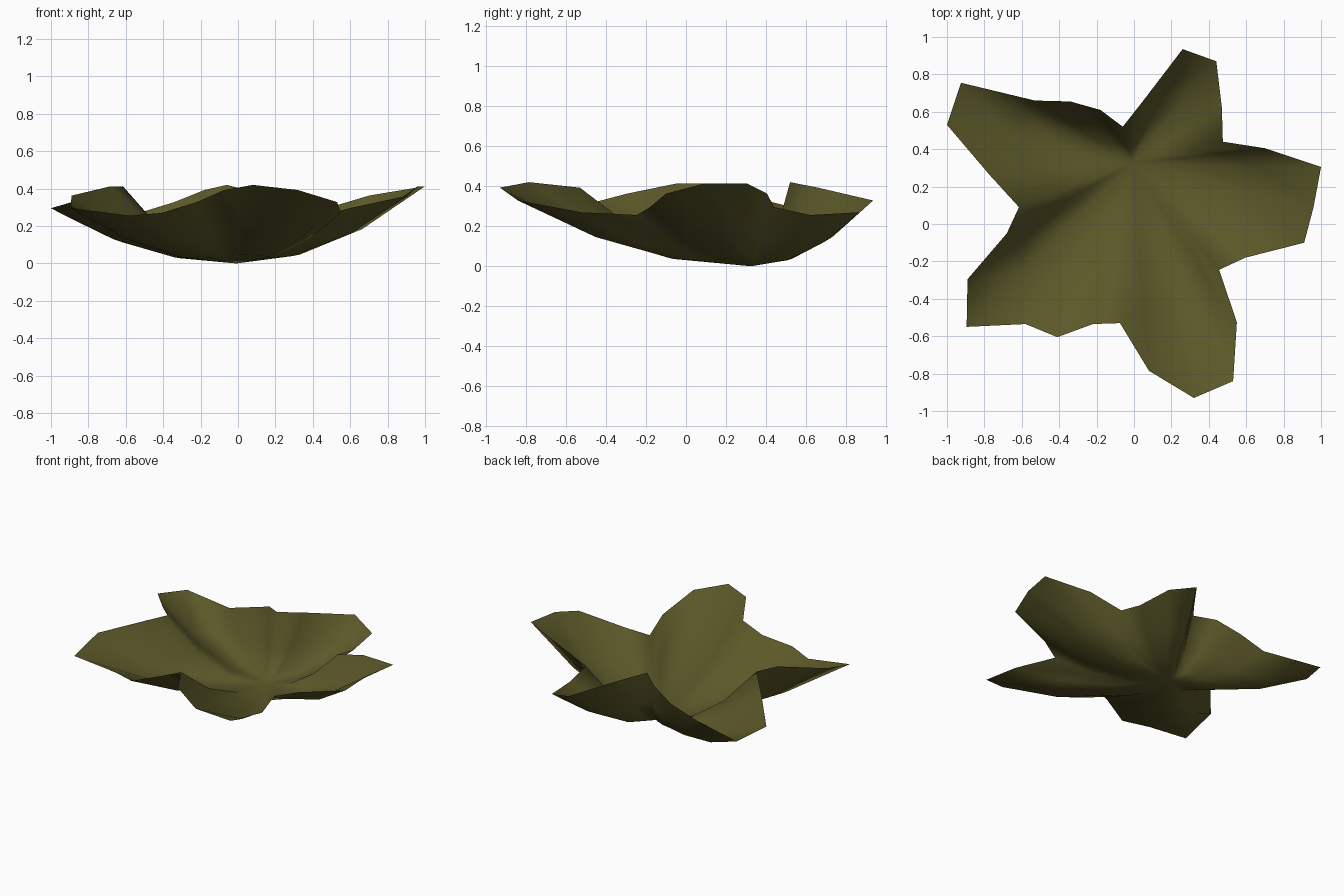
import bpy, bmesh, math

if "Cube" in bpy.data.objects:
    bpy.data.objects.remove(bpy.data.objects["Cube"])

# Olive leaf colour
olive = bpy.data.materials.new("olive_green")
olive.diffuse_color = (0.105, 0.098, 0.022, 1)
olive.use_nodes = True
olive.node_tree.nodes["Principled BSDF"].inputs["Base Color"].default_value = olive.diffuse_color

# Leaf outline seen from above, clockwise from the notch beside the stem
CENTRE = (-0.01, 0.325)
OUTLINE = [
    (-0.06, 0.52), (0.05, 0.66), (0.26, 0.935), (0.44, 0.87), (0.47, 0.62),
    (0.475, 0.44), (0.70, 0.405), (1.0, 0.305), (0.96, 0.09), (0.91, -0.10),
    (0.595, -0.18), (0.455, -0.245), (0.55, -0.525), (0.53, -0.84), (0.32, -0.93),
    (0.08, -0.785), (-0.075, -0.53), (-0.22, -0.535), (-0.41, -0.605), (-0.58, -0.535),
    (-0.895, -0.55), (-0.89, -0.295), (-0.68, -0.05), (-0.615, 0.09), (-0.77, 0.26),
    (-1.0, 0.53), (-0.925, 0.755), (-0.53, 0.66), (-0.34, 0.655), (-0.18, 0.61)]
N, RINGS, WAVES = len(OUTLINE), 3, 4

# Cupped sheet: rings grow from the centre, height is quadratic with a wavy rim
bm = bmesh.new()
apex = bm.verts.new((*CENTRE, 0))
rings = []
for r in range(1, RINGS + 1):
    t = r / RINGS
    ring = []
    for i, (x, y) in enumerate(OUTLINE):
        rim = 0.337 + 0.083 * math.cos(math.tau * WAVES * i / N)
        ring.append(bm.verts.new((CENTRE[0] + (x - CENTRE[0]) * t,
                                  CENTRE[1] + (y - CENTRE[1]) * t, rim * t * t)))
    rings.append(ring)

for i in range(N):
    j = (i + 1) % N
    bm.faces.new((apex, rings[0][j], rings[0][i]))
    for a, b in zip(rings, rings[1:]):
        bm.faces.new((a[i], a[j], b[j], b[i]))
for f in bm.faces:
    f.smooth = True

mesh = bpy.data.meshes.new("lobed_leaf")
bm.to_mesh(mesh)
bm.free()
mesh.materials.append(olive)
leaf = bpy.data.objects.new("lobed_leaf", mesh)
bpy.context.collection.objects.link(leaf)
